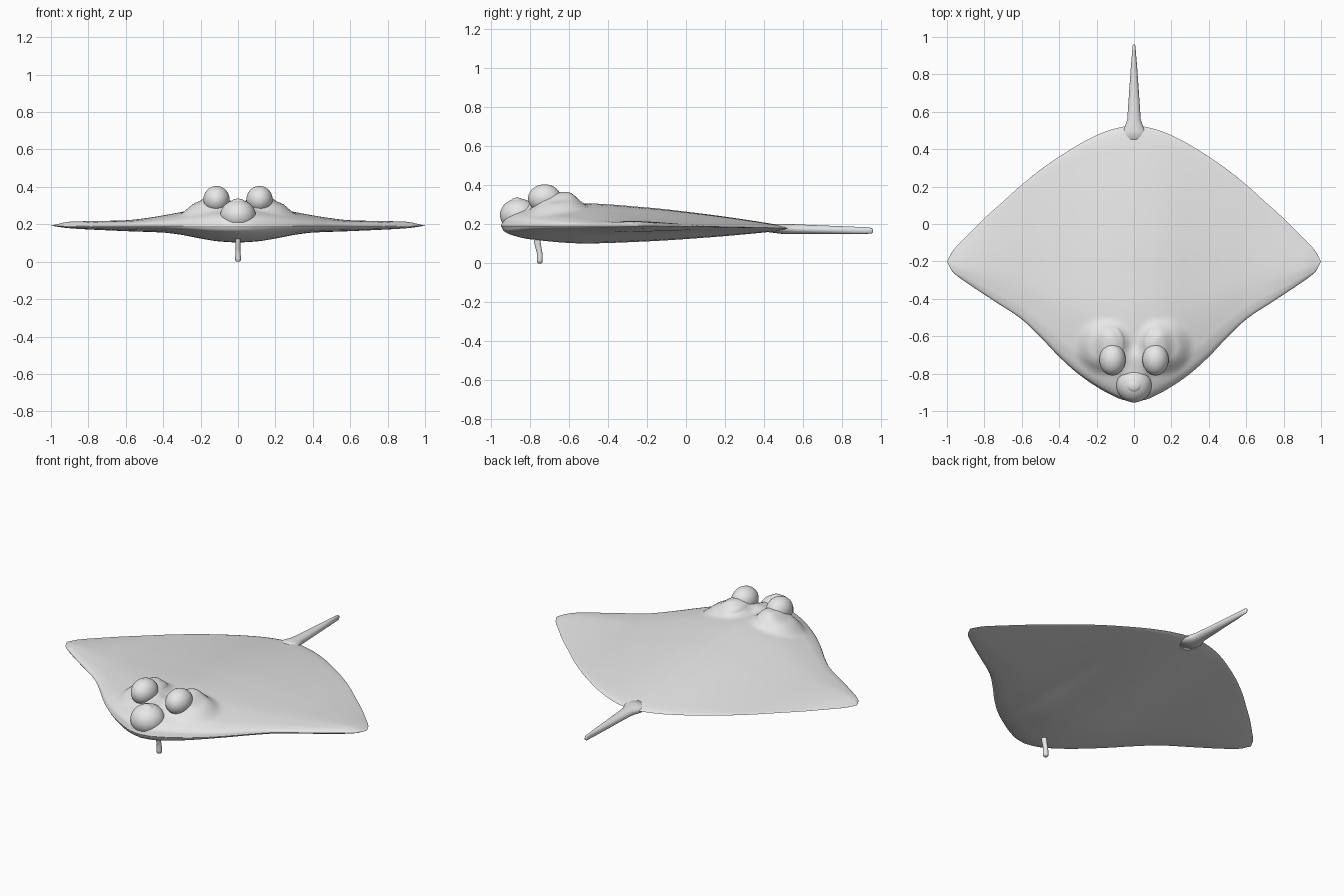
import bpy, bmesh, math
from mathutils import Vector

cube = bpy.data.objects.get("Cube")
if cube:
    bpy.data.objects.remove(cube, do_unlink=True)

skin = bpy.data.materials.new("pale grey skin")
skin.use_nodes = True
GREY = (0.8, 0.8, 0.8, 1)
skin.diffuse_color = GREY
skin.node_tree.nodes["Principled BSDF"].inputs["Base Color"].default_value = GREY


def curve(pts, x):
    """Smooth interpolation through (x, value) points with limited slopes."""
    n = len(pts)
    d = [(pts[i + 1][1] - pts[i][1]) / (pts[i + 1][0] - pts[i][0]) for i in range(n - 1)]

    def slope(i):
        if i == 0 or i == n - 1:
            return d[min(i, n - 2)]
        a, b = d[i - 1], d[i]
        return 0 if a * b <= 0 else 2 * a * b / (a + b)

    i = 0
    while i < n - 2 and x > pts[i + 1][0]:
        i += 1
    (x0, a), (x1, b) = pts[i], pts[i + 1]
    w = x1 - x0
    t = (x - x0) / w
    return ((1 + 2 * t) * (1 - t) ** 2 * a + t * (1 - t) ** 2 * w * slope(i)
            + t * t * (3 - 2 * t) * b + t * t * (t - 1) * w * slope(i + 1))


def finish(bm, name):
    bmesh.ops.recalc_face_normals(bm, faces=bm.faces)
    mesh = bpy.data.meshes.new(name)
    bm.to_mesh(mesh)
    bm.free()
    mesh.materials.append(skin)
    mesh.polygons.foreach_set("use_smooth", [True] * len(mesh.polygons))
    ob = bpy.data.objects.new(name, mesh)
    bpy.context.collection.objects.link(ob)
    return ob


def ellipsoid(name, centre, radii):
    bm = bmesh.new()
    bmesh.ops.create_uvsphere(bm, u_segments=40, v_segments=24, radius=1)
    for v in bm.verts:
        v.co = Vector(c + r * p for c, r, p in zip(centre, radii, v.co))
    return finish(bm, name)


def tube(name, rings, sides=20):
    """Upright or lying tube: rings of (centre, half width, half depth), axis from the path."""
    bm = bmesh.new()
    axis = Vector(rings[-1][0]) - Vector(rings[0][0])
    up = Vector((0, 0, 1)) if abs(axis.y) > abs(axis.z) else Vector((0, 1, 0))
    loops = []
    for c, w, h in rings:
        loops.append([bm.verts.new(Vector(c) + Vector((w * math.cos(a), 0, 0)) + up * h * math.sin(a))
                      for a in (math.tau * k / sides for k in range(sides))])
    for p, q in zip(loops, loops[1:]):
        for k in range(sides):
            bm.faces.new((p[k], p[k - 1], q[k - 1], q[k]))
    bm.faces.new(loops[0])
    bm.faces.new(loops[-1])
    return finish(bm, name)


# Disc body: outline, thickness across the span and along the chord
FRONT = [(0, -.95), (.06, -.94), (.12, -.915), (.2, -.87), (.3, -.8), (.4, -.71), (.5, -.605),
         (.6, -.51), (.75, -.41), (.9, -.31), (.97, -.255), (1, -.2)]
BACK = [(0, .53), (.06, .52), (.15, .495), (.25, .45), (.4, .36), (.5, .29), (.6, .21),
        (.7, .12), (.8, .03), (.9, -.07), (.97, -.145), (1, -.2)]
RISE = [(0, .12), (.1, .113), (.2, .098), (.3, .077), (.4, .058), (.5, .042), (.6, .031), (.9, .022), (1, 0)]
DROP = [(0, .086), (.1, .08), (.2, .065), (.3, .046), (.4, .034), (.6, .027), (.9, .013), (1, 0)]
SHAPE = [(0, 0), (.01, .3), (.04, .55), (.1, .78), (.28, 1), (.5, .85), (.7, .6), (.9, .27), (.98, .1), (1, 0)]


def dome(x, y, cx, cy, rx, ry):
    q = max(0, 1 - math.hypot((x - cx) / rx, (y - cy) / ry))
    q = min(1, q * 1.6)
    return q * q * (3 - 2 * q)


def brow(x, y):
    """Swollen lobes around the eyes, with a notch between them."""
    return (.042 * dome(x, y, .17, -.66, .15, .16) + .03 * dome(x, y, .11, -.66, .11, .16)
            + .025 * dome(x, y, 0, -.78, .1, .14))


COLS, ROWS = 90, 120
bm = bmesh.new()
grids = {1: [], -1: []}
for i in range(-COLS, COLS + 1):
    x = math.sin(i / COLS * math.pi / 2)
    ax = min(1, abs(x))
    yf, yb = curve(FRONT, ax), curve(BACK, ax)
    rise, drop = curve(RISE, ax), curve(DROP, ax)
    cols = {1: [], -1: []}
    for j in range(ROWS + 1):
        t = (1 - math.cos(math.pi * j / ROWS)) / 2
        y = yf + (yb - yf) * t
        s = curve(SHAPE, t)
        edge = .192 - .014 * t * (1 - ax)
        rim = min(1, t * 12)
        top = bm.verts.new((x, y, edge + rise * s + brow(ax, y) * rim))
        cols[1].append(top)
        cols[-1].append(top if j in (0, ROWS) else bm.verts.new((x, y, edge - drop * s)))
    for side in grids:
        grids[side].append(cols[side])
for grid in grids.values():
    for a, b in zip(grid, grid[1:]):
        for j in range(ROWS):
            bm.faces.new((a[j], b[j], b[j + 1], a[j + 1]))
bmesh.ops.remove_doubles(bm, verts=bm.verts, dist=.0002)
finish(bm, "disc_body")

# Snout and its small nose bump
ellipsoid("snout", (0, -.858, .247), (.095, .096, .085))
ellipsoid("nose_bump", (0, -.865, .315), (.04, .035, .022))

# Eyes
for side, label in ((1, "left"), (-1, "right")):
    ellipsoid(label + "_eye", (side * .115, -.725, .332), (.07, .085, .073))
    ellipsoid(label + "_eye_back", (side * .105, -.645, .305), (.065, .1, .055))

# Tail, flared where it leaves the body
tube("tail", [((0, .42, .18), .06, .02), ((0, .5, .176), .06, .026), ((0, .53, .175), .046, .026),
              ((0, .56, .175), .036, .025), ((0, .65, .173), .03, .023), ((0, .75, .171), .023, .021),
              ((0, .85, .169), .016, .019), ((0, .92, .168), .01, .017), ((0, .95, .167), .008, .015),
              ((0, .96, .167), .004, .008)])

# Thin bent peg under the head
tube("under_peg", [((0, -.765, .16), .014, .018), ((0, -.763, .11), .013, .017),
                   ((0, -.755, .07), .012, .015), ((0, -.75, .05), .013, .014),
                   ((0, -.75, .02), .016, .015), ((0, -.75, .006), .015, .014), ((0, -.75, 0), .009, .009)])
